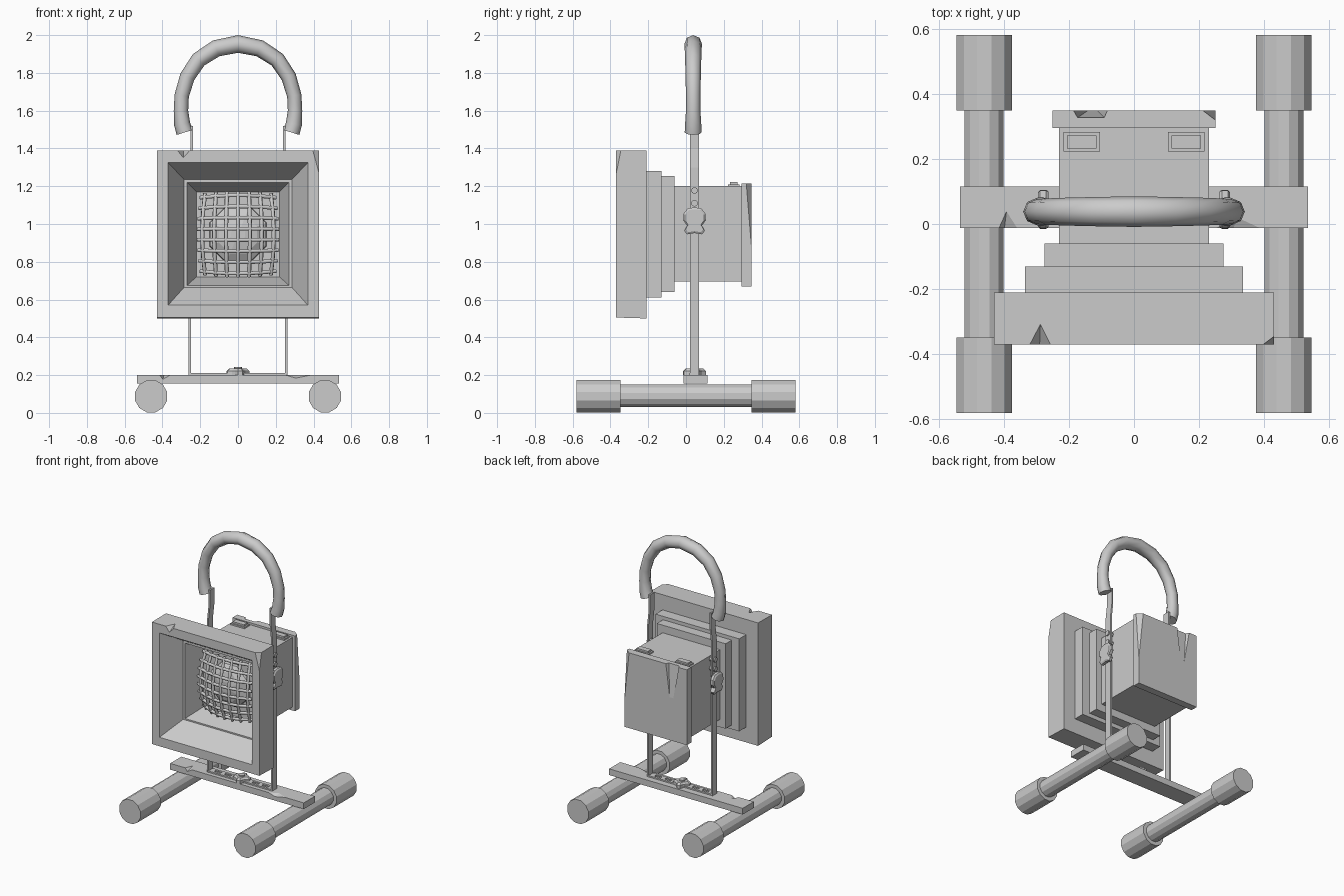
import bpy, bmesh, math
from mathutils import Vector

if "Cube" in bpy.data.objects:
    bpy.data.objects.remove(bpy.data.objects["Cube"], do_unlink=True)

GREY = (0.6, 0.6, 0.6, 1)
mat = bpy.data.materials.new("worn_grey")
mat.use_nodes = True
mat.diffuse_color = GREY
mat.node_tree.nodes["Principled BSDF"].inputs["Base Color"].default_value = GREY


def finish(name, bm):
    bmesh.ops.recalc_face_normals(bm, faces=bm.faces)
    mesh = bpy.data.meshes.new(name)
    bm.to_mesh(mesh)
    bm.free()
    return link(name, mesh)


def link(name, mesh):
    mesh.materials.clear()
    mesh.materials.append(mat)
    obj = bpy.data.objects.new(name, mesh)
    bpy.context.collection.objects.link(obj)
    return obj


def loft(name, rings):
    """Closed skin over rings that all have the same point count."""
    bm = bmesh.new()
    rows = [[bm.verts.new(p) for p in ring] for ring in rings]
    n = len(rows[0])
    for a, b in zip(rows, rows[1:]):
        for i in range(n):
            bm.faces.new((a[i], a[(i + 1) % n], b[(i + 1) % n], b[i]))
    bm.faces.new(rows[0])
    bm.faces.new(rows[-1])
    return finish(name, bm)


def rect(hx, z0, z1, y):
    return [(-hx, y, z0), (hx, y, z0), (hx, y, z1), (-hx, y, z1)]


def box(name, x0, x1, y0, y1, z0, z1):
    return loft(name, [[(x0, y, z0), (x1, y, z0), (x1, y, z1), (x0, y, z1)]
                       for y in (y0, y1)])


def rod(name, x, z, stations, sides=12):
    """Round profile along y; stations are (y, radius)."""
    turn = [2 * math.pi * (i + 0.5) / sides for i in range(sides)]
    return loft(name, [[(x + r * math.cos(t), y, z + r * math.sin(t)) for t in turn]
                       for y, r in stations])


def wire(name, points, radius, resolution):
    """Mesh tube along a path; points are (position, radius factor)."""
    curve = bpy.data.curves.new(name, 'CURVE')
    curve.dimensions = '3D'
    curve.bevel_depth = radius
    curve.bevel_resolution = resolution
    curve.use_fill_caps = True
    line = curve.splines.new('POLY')
    line.points.add(len(points) - 1)
    for p, (co, f) in zip(line.points, points):
        p.co = (*co, 1)
        p.radius = f
    temp = bpy.data.objects.new(name + "_path", curve)
    bpy.context.collection.objects.link(temp)
    mesh = bpy.data.meshes.new_from_object(
        temp.evaluated_get(bpy.context.evaluated_depsgraph_get()))
    bpy.data.objects.remove(temp, do_unlink=True)
    return link(name, mesh)


def chip(target, points):
    """Cut a convex chunk out of a part."""
    bm = bmesh.new()
    for p in points:
        bm.verts.new(p)
    bmesh.ops.convex_hull(bm, input=bm.verts)
    cutter = finish(target.name + "_chip_cutter", bm)
    cutter.hide_render = True
    cutter.hide_set(True)
    cutter.display_type = 'WIRE'
    mod = target.modifiers.new("chip", 'BOOLEAN')
    mod.operation = 'DIFFERENCE'
    mod.object = cutter
    mod.solver = 'EXACT'


# Lamp housing: stepped outside, then the funnel inside
housing = loft("lamp_housing", [rect(*r) for r in (
    (.23, .695, 1.2, .3), (.23, .695, 1.2, -.06),
    (.275, .64, 1.255, -.06), (.275, .64, 1.255, -.13),
    (.335, .61, 1.28, -.13), (.335, .61, 1.28, -.21),
    (.43, .5, 1.39, -.21), (.43, .505, 1.388, -.37),
    (.37, .57, 1.325, -.37), (.285, .665, 1.235, -.22),
    (.27, .675, 1.22, -.22), (.22, .72, 1.17, -.08))])
chip(housing, [(-.335, -.38, 1.4), (-.24, -.38, 1.4), (-.29, -.38, 1.345), (-.287, -.29, 1.4)])
chip(housing, [(.44, -.38, 1.18), (.38, -.38, 1.4), (.44, -.335, 1.4), (.46, -.4, 1.4)])

# Back cover with a crack and a worn corner
cover = loft("back_cover", [rect(.25, .67, 1.215, y) for y in (.295, .348)])
chip(cover, [(-.195, .36, 1.23), (-.075, .36, 1.23), (-.125, .36, .85),
             (-.175, .325, 1.23), (-.09, .325, 1.23)])
chip(cover, [(.26, .31, 1.23), (.195, .36, 1.23), (.26, .355, .68), (.27, .37, 1.23)])

# Framed latches on top of the housing
for side, x in (("right", -.16), ("left", .16)):
    box(side + "_latch", x - .056, x + .056, .222, .282, 1.19, 1.21)
    box(side + "_latch_pad", x - .045, x + .045, .232, .272, 1.2, 1.222)

# Bulb reflector behind the guard
rod("bulb", 0, .945, [(-.07, .165), (-.1, .16), (-.13, .11), (-.145, .04)], 8)


# Domed wire guard
def dome(u, v):
    return (u * .215 * (1 - .08 * v * v), -.2 + .05 * (u * u + v * v),
            .945 + v * .225 * (1 - .06 * u * u))


steps = [-1, -.6, -.2, .2, .6, 1]
for i in range(7):
    k = (i - 3) / 3 * .88
    wire(f"guard_upright_{i}", [(dome(k, s), 1) for s in steps], .011, 1)
for i in range(8):
    k = (i - 3.5) / 3.5 * .92
    wire(f"guard_crosswire_{i}", [(dome(s, k), 1) for s in steps], .011, 1)

# Foot tubes with thicker end grips
for side, s in (("right", -1), ("left", 1)):
    rod(side + "_foot_tube", s * .46, .09, [(-.5, .062), (.5, .062)])
    for end, e in (("front", -1), ("back", 1)):
        rod(f"{side}_{end}_grip", s * .46, .088, [(e * .348, .088), (e * .58, .088)])

# Crossbar with chipped ends
crossbar = box("crossbar", -.535, .535, -.012, .115, .155, .2)
chip(crossbar, [(-.43, -.03, .21), (-.33, -.03, .21), (-.39, .05, .205), (-.4, -.03, .17)])
chip(crossbar, [(.2, -.03, .205), (.45, -.03, .205), (.32, .03, .205), (.3, -.03, .175)])

# Bracket: slotted base strap, uprights, knobs and bolts
strap = box("bracket_base", -.262, .262, .018, .07, .198, .21)
for s in (-1, 1):
    for x in (.11, .19):
        chip(strap, [(s * x + dx, y, z) for dx in (-.025, .025)
                     for y in (.034, .054) for z in (.203, .22)])

knob_half = [(0, 1.088), (.035, 1.083), (.058, 1.055), (.06, 1.02), (.04, .992),
             (.055, .965), (.04, .945), (0, .952)]
knob = knob_half + [(-y, z) for y, z in reversed(knob_half[1:-1])]
for side, s in (("right", -1), ("left", 1)):
    upright = [(.25, .2), (.25, 1.3), (.239, 1.4), (.239, 1.52)]
    loft(side + "_upright", [[(s * (x + dx), y, z) for dx, y in
                              ((0, .02), (.012, .02), (.012, .07), (0, .07))]
                             for x, z in upright])
    loft(side + "_knob", [[(s * x, .045 + y * f, 1.02 + (z - 1.02) * f) for y, z in knob]
                          for x, f in ((.262, .9), (.27, 1), (.288, 1), (.295, .85))])
    for n, z in enumerate((1.11, 1.177)):
        loft(f"{side}_bolt_{n}", [[(s * x, .045 + .018 * math.cos(t), z + .018 * math.sin(t))
                                   for t in [i * math.pi / 4 for i in range(8)]]
                                  for x in (.22, .272)])

# Lobed nut on the crossbar
lobes = [(i * math.pi / 8, 1 if i % 4 < 2 else .72) for i in range(16)]
loft("lobed_nut", [[(r * f * math.cos(t), .045 + r * f * math.sin(t), z) for t, f in lobes]
                   for r, z in ((.06, .2), (.06, .222), (.045, .235))])
loft("nut_bolt", [[(.022 * math.cos(t), .045 + .022 * math.sin(t), z) for t, f in lobes[::2]]
                  for z in (.2, .243)])

# Padded carrying handle
half = [((.282, 1.485), 1), ((.296, 1.53), .95), ((.302, 1.6), .85), ((.298, 1.68), .85),
        ((.268, 1.78), .9), ((.208, 1.87), .95), ((.115, 1.93), 1), ((0, 1.953), 1.04)]
path = half + [((-x, z), f) for (x, z), f in reversed(half[:-1])]
wire("handle", [((x, .038, z), f) for (x, z), f in path], .045, 2)
